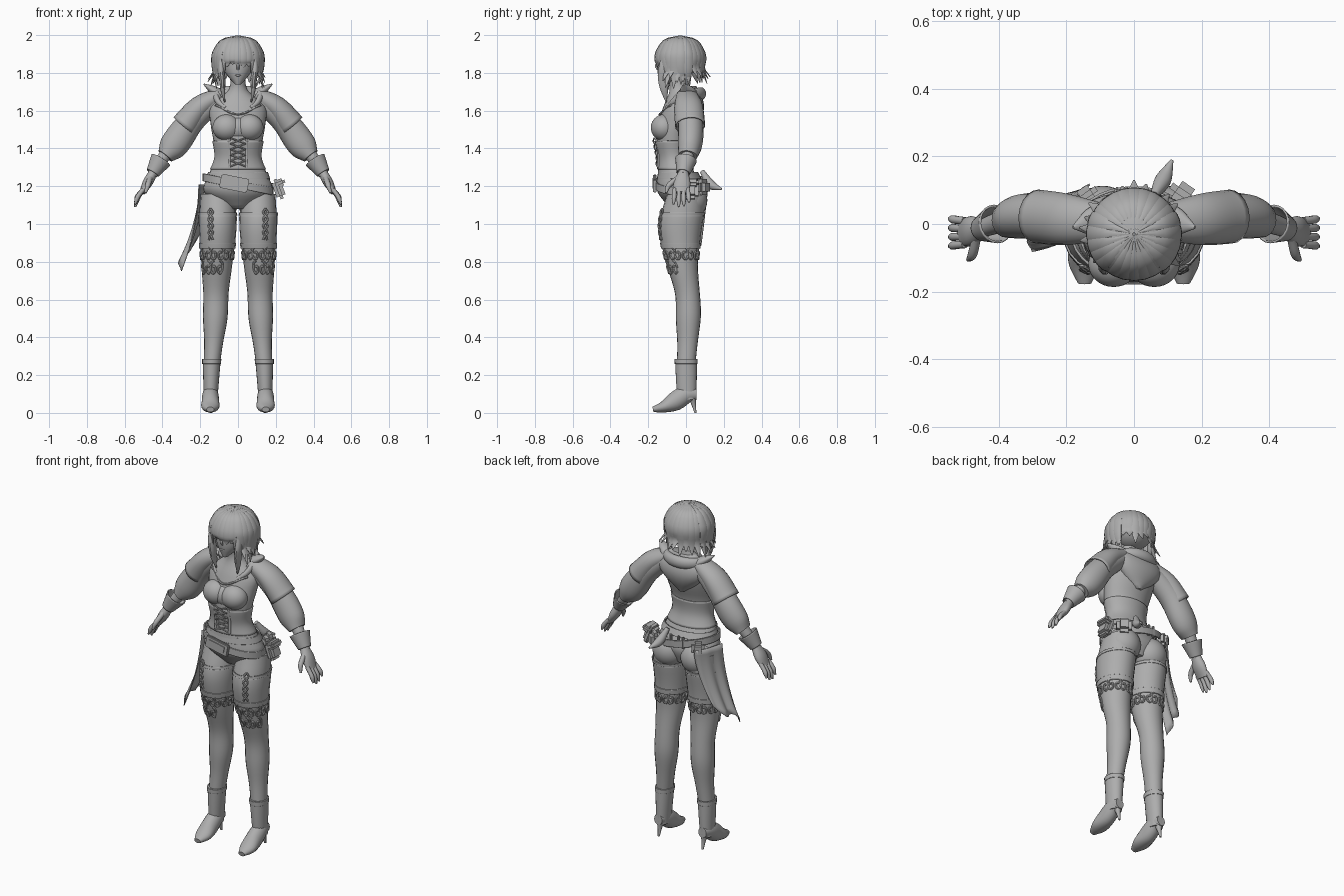
import bpy, bmesh, math, random
from mathutils import Vector

random.seed(4)
if "Cube" in bpy.data.objects:
    bpy.data.objects.remove(bpy.data.objects["Cube"], do_unlink=True)

clay = bpy.data.materials.new("clay grey")
clay.use_nodes = True
GREY = (.42, .42, .42, 1)
clay.diffuse_color = GREY
clay.node_tree.nodes["Principled BSDF"].inputs["Base Color"].default_value = GREY
UP, BACK = Vector((0, 0, 1)), Vector((0, 1, 0))


def finish(name, bm, mirror=False, thick=0):
    """Turn a bmesh into a smooth-shaded object with its modifiers."""
    bmesh.ops.recalc_face_normals(bm, faces=bm.faces)
    for face in bm.faces:
        face.smooth = True
    mesh = bpy.data.meshes.new(name)
    bm.to_mesh(mesh)
    bm.free()
    mesh.set_sharp_from_angle(angle=math.radians(50))
    mesh.materials.append(clay)
    obj = bpy.data.objects.new(name, mesh)
    bpy.context.collection.objects.link(obj)
    if mirror:
        obj.modifiers.new("Mirror", "MIRROR").use_mirror_merge = False
    if thick:
        obj.modifiers.new("Solidify", "SOLIDIFY").thickness = thick
    return obj


def spread(values, t):
    """Smooth curve through evenly spaced values, or a constant."""
    if isinstance(values, (int, float)):
        return values
    last = len(values) - 1
    i = min(int(t * last), last - 1)
    f = t * last - i
    b, c = values[i], values[i + 1]
    a = values[i - 1] if i > 0 else b + b - c
    d = values[i + 2] if i + 2 <= last else c + c - b
    bend = a + a - 5 * b + 4 * c - d + f * (3 * (b - c) + d - a)
    return b + f * (c - a + f * bend) / 2


def ring(shape, t):
    """Centre and the two radii of a swept shape at fraction t."""
    centre = Vector([spread(shape[key], t) for key in "xyz"])
    return centre, spread(shape["wide"], t), spread(shape.get("deep", shape["wide"]), t)


def sweep(name, shape, start=0, end=1, grow=0, steps=14, sides=20,
          side=BACK, axis=None, thick=0, mirror=False):
    """Loft ellipses along a shape; with a thickness it stays an open shell."""
    bm = bmesh.new()
    rows = [ring(shape, start + (end - start) * i / steps) for i in range(steps + 1)]
    loops = []
    for i, (centre, wide, deep) in enumerate(rows):
        ahead, behind = rows[min(i + 1, steps)][0], rows[max(i - 1, 0)][0]
        along = Vector(axis or ahead - behind).normalized()
        v = (Vector(side) - along * along.dot(Vector(side))).normalized()
        u = v.cross(along)
        angles = [math.tau * k / sides for k in range(sides)]
        loops.append([bm.verts.new(centre + u * (wide + grow) * math.cos(a)
                                   + v * (deep + grow) * math.sin(a)) for a in angles])
    for a, b in zip(loops, loops[1:]):
        for k in range(sides):
            bm.faces.new((a[k], a[k - 1], b[k - 1], b[k]))
    if not thick:
        bm.faces.new(loops[0])
        bm.faces.new(loops[-1])
    return finish(name, bm, mirror, thick)


def fraction(shape, height):
    top, bottom = shape["z"]
    return (height - top) / (bottom - top)


def shell(name, shape, top, bottom, grow, mirror=False):
    """Thin garment layer that follows an upright shape."""
    sweep(name, shape, fraction(shape, top), fraction(shape, bottom), grow,
          axis=UP, thick=.006, mirror=mirror)


def ball(name, centre, size, mirror=False):
    bm = bmesh.new()
    bmesh.ops.create_uvsphere(bm, u_segments=32, v_segments=20, radius=1)
    bmesh.ops.scale(bm, vec=size, verts=bm.verts)
    bmesh.ops.translate(bm, vec=centre, verts=bm.verts)
    return finish(name, bm, mirror)


def box(name, centre, size, tilt=0, turn=0, bevel=.012):
    bm = bmesh.new()
    bmesh.ops.create_cube(bm, size=1)
    bmesh.ops.scale(bm, vec=size, verts=bm.verts)
    bmesh.ops.bevel(bm, geom=bm.edges[:], offset=min(bevel, min(size) / 3), segments=2, affect="EDGES")
    obj = finish(name, bm)
    obj.location, obj.rotation_euler = centre, (0, tilt, turn)


# Torso with neck, bust, seat and neckline
TORSO = dict(x=0, y=(-.05, -.03, -.07, -.05, -.01), z=(1.8, 1.08),
             wide=(.04, .05, .145, .145, .13, .12, .155, .18, .06),
             deep=(.045, .05, .09, .1, .09, .08, .1, .12, .07))
sweep("torso", TORSO, steps=32, sides=32, axis=UP)
ball("bust", (.06, -.118, 1.51), (.075, .068, .07), mirror=True)
ball("bodice_front", (0, -.11, 1.505), (.115, .062, .065))
ball("seat", (.092, .015, 1.125), (.098, .098, .1), mirror=True)
sweep("neckline", dict(x=(-.12, 0, .12), y=(-.08, -.14, -.08), z=(1.63, 1.58, 1.63), wide=.006),
      sides=6, side=UP)

# Corset with crossed laces
shell("corset", TORSO, 1.44, 1.29, .006)
for i in range(5):
    centre, wide, deep = ring(TORSO, fraction(TORSO, 1.32 + i * .03))
    y = centre.y - deep - .008
    for s in (-.04, .04):
        rise = (centre.z - .015, centre.z + .015)
        sweep("corset_lace", dict(x=(-s, s), y=(y, y - .005, y), z=rise, wide=.004), sides=6)
sweep("corset_placket", dict(x=.046, y=(-.146, -.145, -.155), z=(1.3, 1.45), wide=.008),
      sides=8, mirror=True)

# Legs
LEG = dict(x=(.108, .108, .115, .122, .14), y=(0, -.03, -.02, .01, .01, 0), z=(1.16, .24),
           wide=(.09, .097, .09, .08, .067, .065, .05, .042),
           deep=(.1, .113, .1, .08, .066, .066, .054, .048))
sweep("leg", LEG, steps=32, axis=UP, mirror=True)
shell("thigh_cuff", LEG, 1.05, .88, .004, mirror=True)
shell("thigh_cuff_hem", LEG, .9, .87, .008, mirror=True)
shell("thigh_strap", LEG, 1.06, 1.045, .007, mirror=True)


def wrap(name, turns, heights, lift, out):
    """Raised cord laid over the leg surface by angle and height."""
    points = []
    for turn, height in zip(turns, heights):
        centre, wide, deep = ring(LEG, fraction(LEG, height))
        points.append(centre + Vector(((wide + lift) * math.cos(turn), (deep + lift) * math.sin(turn), 0)))
    x, y, z = zip(*points)
    sweep(name, dict(x=x, y=y, z=z, wide=.006), steps=len(x) * 2, sides=6, side=out, mirror=True)


# Scrollwork below the thigh cuff, longer at the front, and thigh laces
for k in range(8):
    middle = math.tau * (k / 8 - .25)
    out = (math.cos(middle), math.sin(middle), 0)
    for low in (.84, .765) if k < 2 else (.84,):
        for s in (-1, 1):
            curl = [(i * .55, .04 * (1 - i / 16)) for i in range(14)]
            wrap("scroll", [middle + s * (.2 + 6 * r * math.sin(a)) for a, r in curl],
                 [low + r * math.cos(a) for a, r in curl], .002, out)
for s in (-1, 1):
    wrap("thigh_lace", [s * math.sin(i * 1.6) / 8 - 1.2 for i in range(10)],
         [1.08 - i / 55 for i in range(10)], .009, BACK)

# Heeled boots
BOOT = dict(x=(.139, .145), y=(0, .004), z=(.285, .07), wide=(.048, .042, .036), deep=(.058, .055, .05))
sweep("boot_shaft", BOOT, axis=UP, mirror=True)
shell("boot_cuff", BOOT, .285, .26, .003, mirror=True)
sweep("boot_foot", dict(x=.146, y=(.055, -.175), z=(.1, .095, .06, .032, .018),
                        wide=(.026, .042, .046, .047, .02), deep=(.03, .048, .05, .031, .014)),
      side=UP, mirror=True)
sweep("boot_heel", dict(x=.145, y=(.03, .05), z=(.09, 0), wide=(.026, .012, .006)),
      axis=UP, sides=12, mirror=True)

# Sleeves, shoulder capes, forearms and cuffs
sweep("sleeve", dict(x=(.12, .24, .33, .385), y=(.01, .025, .01), z=(1.65, 1.55, 1.43, 1.36),
                     wide=(.05, .062, .07, .077, .07, .045), deep=(.06, .066, .066, .05)), mirror=True)
sweep("shoulder_cape", dict(x=(.09, .2, .285), y=(.005, .022), z=(1.685, 1.62, 1.52),
                            wide=(.04, .06, .073), deep=(.055, .076, .08)), thick=.006, mirror=True)
sweep("forearm", dict(x=(.37, .455), y=(.015, -.015), z=(1.39, 1.26), wide=(.035, .026)), mirror=True)
sweep("wrist_cuff", dict(x=(.408, .452), y=(0, -.015), z=(1.34, 1.27), wide=(.058, .036)),
      thick=.006, mirror=True)

# Hands
sweep("palm", dict(x=(.45, .508), y=(-.014, -.027), z=(1.27, 1.165),
                   wide=(.024, .026, .015), deep=(.028, .044, .04)), mirror=True)
for i, length in enumerate((.08, .095, .09, .07)):
    y = .023 * i - .06
    sweep("finger", dict(x=(.5, .53, .545), y=(y, y * 1.2 + .006), z=(1.185, 1.185 - length),
                         wide=(.012, .012, .012, .005)), sides=10, mirror=True)
sweep("thumb", dict(x=(.465, .49), y=(-.04, -.09, -.106), z=(1.245, 1.165),
                    wide=(.014, .014, .006)), sides=10, mirror=True)

# Hood lying on the back, its rolled edge and collar points
sweep("hood", dict(x=0, y=(.02, .04, .025), z=(1.73, 1.5), wide=(.08, .15, .145, .095, .02),
                   deep=(.035, .055, .05, .025)), axis=UP)
turns = [-1 + (math.pi + 2) * i / 12 for i in range(13)]
sweep("hood_roll", dict(x=[.12 * math.cos(a) for a in turns], y=[.1 * math.sin(a) - .02 for a in turns],
                        z=[1.69 + min(0, .09 * math.sin(a)) for a in turns],
                        wide=(.01, .026, .01), deep=(.01, .034, .01)), steps=36, side=UP)
sweep("collar_point", dict(x=(.08, .18), y=(.02, -.01), z=(1.675, 1.74),
                           wide=(.03, .024, .004), deep=(.05, .04, .005)), mirror=True)

# Head, nose and lips
sweep("head", dict(x=0, y=(-.06, -.06, -.06, -.08, -.115), z=(1.98, 1.738),
                   wide=(.03, .08, .085, .066, .015), deep=(.03, .09, .092, .07, .02)), axis=UP)
sweep("nose", dict(x=0, y=(-.145, -.158, -.148), z=(1.86, 1.815), wide=.007), axis=UP, sides=10)
ball("lips", (0, -.143, 1.787), (.016, .007, .006))

# Hair: a scalp cap, then overlapping locks from the crown
ball("hair_cap", (0, -.02, 1.89), (.12, .115, .105))


def lock(angle, end, flick, width, lift=0):
    """Tapered lock falling over the skull in one direction."""
    reach = [r + lift for r in (.003, .08, .12, .13, .125, .115 + flick)]
    x = [r * math.sin(angle) for r in reach]
    y = [-.03 - r * math.cos(angle) for r in reach]
    z = (1.99, 1.97, 1.915, 1.87, (1.87 + end) / 2, end)
    across = (math.cos(angle), math.sin(angle), 0)
    sweep("hair_lock", dict(x=x, y=y, z=z, wide=(.008, .009, .002),
                            deep=[width * f for f in (.1, .8, 1, 1, .8, .1)]), sides=10, side=across)


for i in range(26):
    angle = math.tau * i / 26
    if math.cos(angle) > .75:
        lock(angle, random.uniform(1.825, 1.85), .01, .025)
    else:
        lock(angle, random.uniform(1.74, 1.785), random.uniform(0, .05), .026)
for angle in (.85, 1.05, 1.3, 1.6, 1.9):
    for s in (-1, 1):
        lock(s * angle, random.uniform(1.71, 1.75), random.uniform(-.03, .04), .026, .004)
sweep("long_front_lock", dict(x=(.088, .09, .083, .08, .07), y=(-.115, -.12, -.105), z=(1.88, 1.645),
                              wide=(.014, .018, .014, .003), deep=(.02, .03, .024, .003)),
      sides=10, mirror=True)

# Belts and buckle
sweep("waist_belt", dict(x=0, y=(-.042, -.036), z=(1.275, 1.24), wide=(.158, .17), deep=(.106, .118)),
      sides=32, axis=UP, thick=.008)
sweep("slung_belt", dict(x=0, y=-.026, z=(1.23, 1.19), wide=.192, deep=.138),
      sides=32, axis=(.2, 0, 1), thick=.008)
box("buckle", (-.02, -.165, 1.215), (.15, .018, .075), tilt=.2)
box("buckle_inset", (-.02, -.172, 1.215), (.11, .012, .045), tilt=.2)

# Pouches, belt loops and a curved horn
box("side_pouch", (.215, .02, 1.185), (.05, .09, .11), tilt=-.35, bevel=.02)
box("pouch_flap", (.222, .02, 1.218), (.055, .095, .04), tilt=-.35)
box("back_pouch", (.145, .09, 1.195), (.085, .06, .085), turn=-.6, bevel=.02)
box("right_pouch", (-.14, .085, 1.21), (.07, .05, .075), turn=.6, bevel=.02)
for x in (-.05, -.02, .03):
    box("belt_loop", (x, .1, 1.225), (.016, .018, .07))
sweep("curved_horn", dict(x=(.06, .112), y=(.085, .13, .188), z=(1.28, 1.21, 1.185),
                          wide=(.012, .024, .005)), side=UP)

# Ragged hip cloth
bm = bmesh.new()
bmesh.ops.create_grid(bm, x_segments=16, y_segments=12, size=.5)
for vert in bm.verts:
    u, v = vert.co.x + .5, vert.co.y + .5
    fold = .012 * math.sin(14 * u) - .015
    drop = .36 + .1 * u - .035 * abs(3 * u % 2 - 1)
    vert.co = (-.13 - .075 * math.sqrt(u) - .09 * v * v + fold * v, .115 - .16 * u - .035 * v,
               1.21 - drop * v)
finish("hip_cloth", bm, thick=.005)
